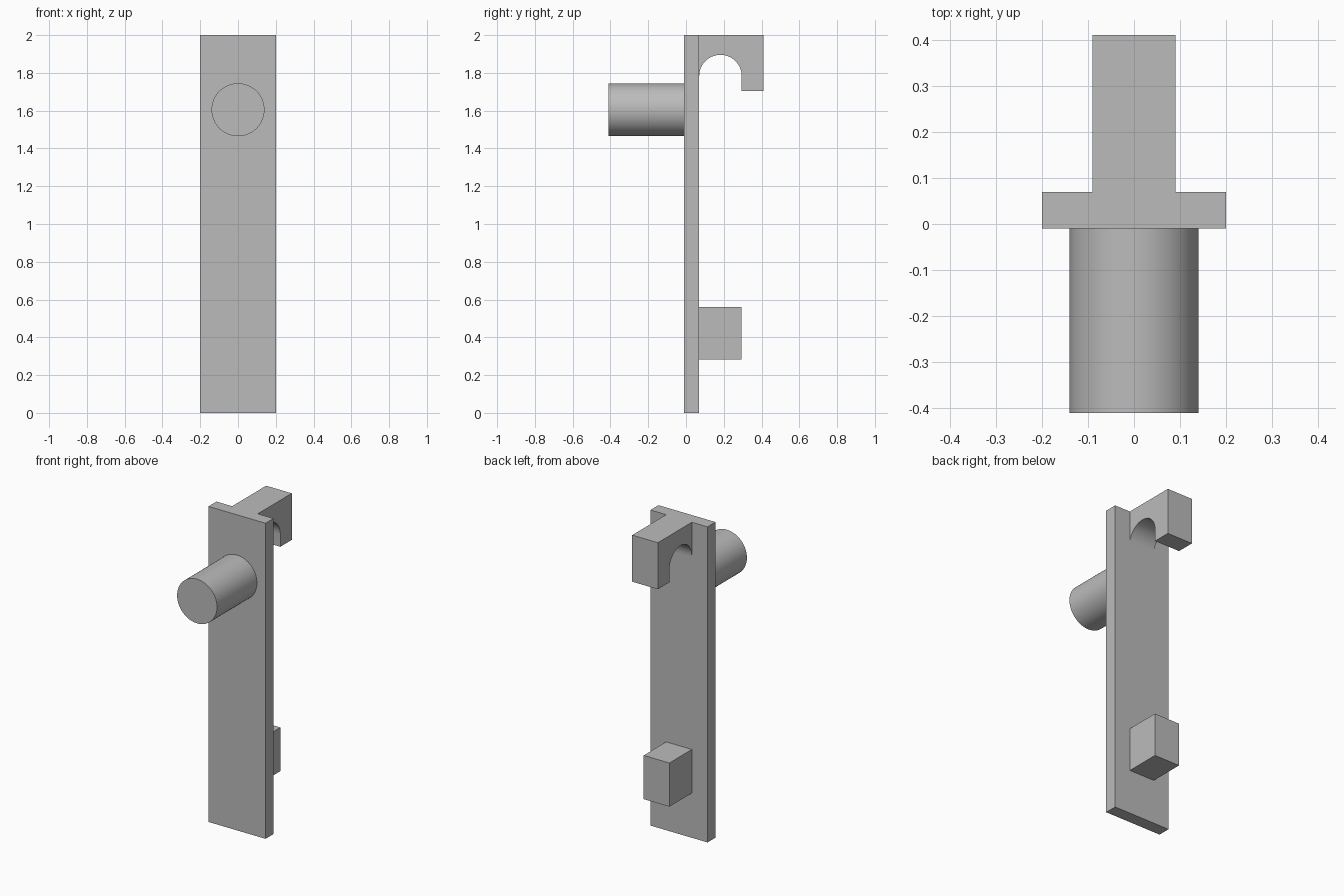
import bpy
import bmesh
from math import pi, cos, sin

default = bpy.data.objects.get("Cube")
if default:
    bpy.data.objects.remove(default, do_unlink=True)

GREY = (0.5, 0.5, 0.5, 1.0)
grey = bpy.data.materials.new("plain grey")
grey.use_nodes = True
grey.diffuse_color = GREY
grey.node_tree.nodes["Principled BSDF"].inputs["Base Color"].default_value = GREY

PLATE_FRONT, PLATE_BACK = -0.01, 0.07
SLOT_BACK, HOOK_BACK = 0.295, 0.41


def extrude_profile(name, profile, width):
    """Extrude a closed (y, z) side profile across x, centred on x = 0."""
    bm = bmesh.new()
    face = bm.faces.new([bm.verts.new((-width / 2, y, z)) for y, z in profile])
    moved = bmesh.ops.extrude_face_region(bm, geom=[face])["geom"]
    verts = [v for v in moved if isinstance(v, bmesh.types.BMVert)]
    bmesh.ops.translate(bm, verts=verts, vec=(width, 0, 0))
    bmesh.ops.recalc_face_normals(bm, faces=bm.faces)
    mesh = bpy.data.meshes.new(name)
    bm.to_mesh(mesh)
    bm.free()
    mesh.materials.append(grey)
    obj = bpy.data.objects.new(name, mesh)
    bpy.context.collection.objects.link(obj)
    return obj


def smooth(obj):
    bpy.ops.object.select_all(action="DESELECT")
    obj.select_set(True)
    bpy.context.view_layer.objects.active = obj
    bpy.ops.object.shade_smooth_by_angle(angle=pi / 6)


def rectangle(y0, y1, z0, z1):
    return [(y0, z0), (y1, z0), (y1, z1), (y0, z1)]


# Back plate and lower spacer block
extrude_profile("back_plate", rectangle(PLATE_FRONT, PLATE_BACK, 0, 2), 0.4)
extrude_profile("spacer_block", rectangle(PLATE_BACK, SLOT_BACK, 0.283, 0.56), 0.18)

# Upper hook with a round-topped slot
radius = (SLOT_BACK - PLATE_BACK) / 2
slot_y, slot_z, steps = PLATE_BACK + radius, 1.783, 32
arch = [(slot_y + radius * cos(pi * i / steps), slot_z + radius * sin(pi * i / steps))
        for i in range(steps + 1)]
outline = [(PLATE_BACK, 2), (HOOK_BACK, 2), (HOOK_BACK, 1.705), (SLOT_BACK, 1.705)]
smooth(extrude_profile("hook", outline + arch, 0.18))

# Round peg on the front
bpy.ops.mesh.primitive_cylinder_add(vertices=64, radius=0.14, depth=0.4,
                                    location=(0, PLATE_FRONT - 0.2, 1.605),
                                    rotation=(pi / 2, 0, 0))
peg = bpy.context.object
peg.name = "front_peg"
peg.data.materials.append(grey)
smooth(peg)
